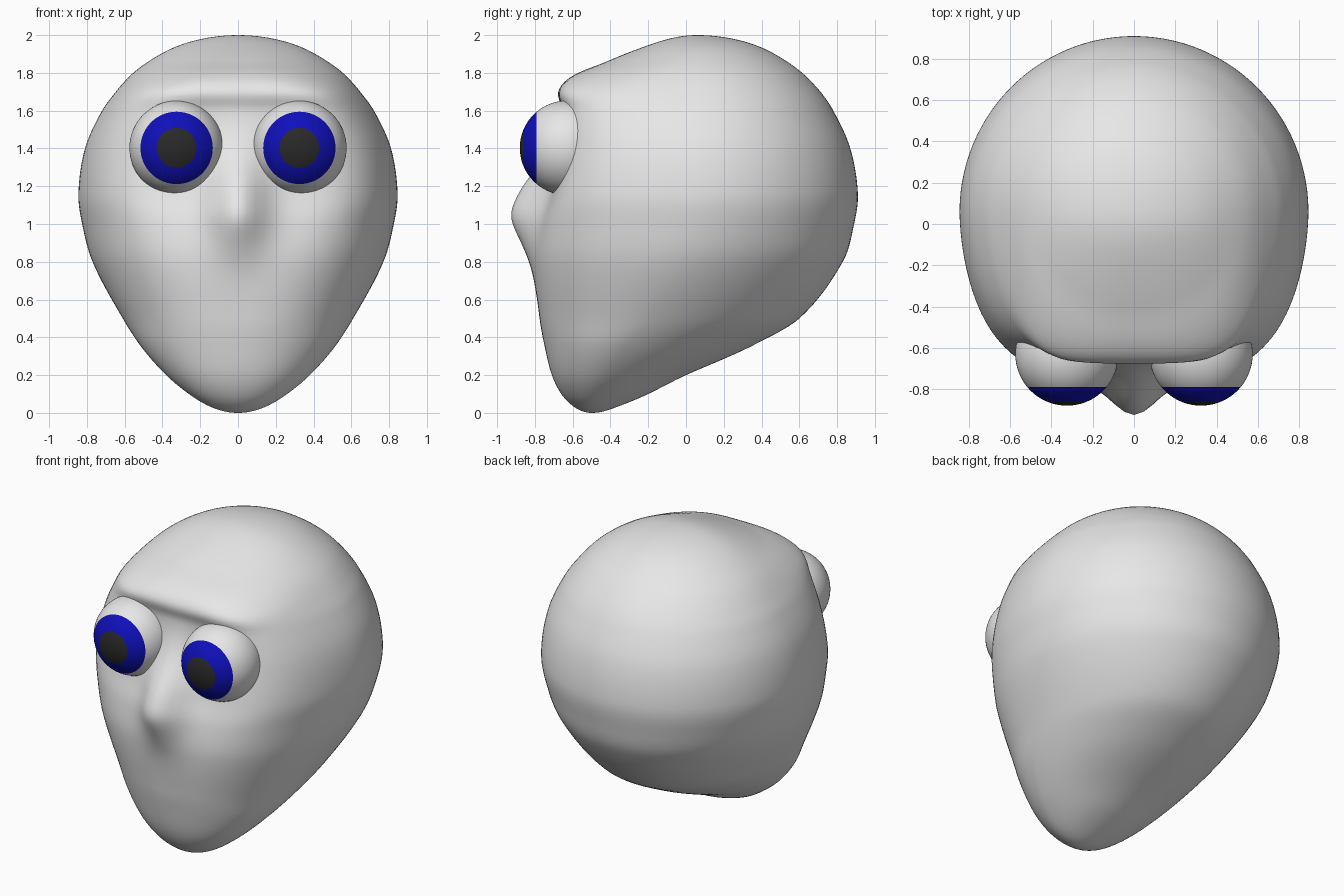
import bpy, bmesh, math

if "Cube" in bpy.data.objects:
    bpy.data.objects.remove(bpy.data.objects["Cube"])

def material(name, rgb):
    m = bpy.data.materials.new(name)
    m.diffuse_color = (*rgb, 1)
    m.use_nodes = True
    m.node_tree.nodes["Principled BSDF"].inputs["Base Color"].default_value = m.diffuse_color
    return m

skin = material("light grey", (0.8, 0.8, 0.8))
blue = material("deep blue", (0.005, 0.005, 0.5))
black = material("soft black", (0.022, 0.022, 0.022))

# Head sections: height, half width, front y, back y, y of widest point, front squareness
SECTIONS = [
    (0.00, 0.000, -0.500, -0.50, -0.50, 2.0),
    (0.03, 0.140, -0.590, -0.37, -0.49, 2.0),
    (0.10, 0.260, -0.660, -0.20, -0.47, 2.1),
    (0.20, 0.380, -0.710, 0.00, -0.42, 2.2),
    (0.36, 0.520, -0.750, 0.36, -0.32, 2.3),
    (0.50, 0.610, -0.775, 0.60, -0.20, 2.5),
    (0.80, 0.770, -0.800, 0.83, -0.03, 3.0),
    (1.00, 0.825, -0.765, 0.89, 0.04, 3.7),
    (1.16, 0.845, -0.710, 0.91, 0.06, 4.6),
    (1.40, 0.810, -0.660, 0.87, 0.06, 5.0),
    (1.60, 0.720, -0.650, 0.78, 0.06, 5.0),
    (1.69, 0.655, -0.675, 0.72, 0.06, 4.6),
    (1.75, 0.605, -0.645, 0.667, 0.06, 3.6),
    (1.80, 0.555, -0.570, 0.615, 0.06, 2.9),
    (1.86, 0.475, -0.420, 0.535, 0.06, 2.4),
    (1.95, 0.300, -0.190, 0.36, 0.06, 2.0),
    (2.00, 0.000, 0.060, 0.06, 0.06, 2.0),
]
ANGLES = [math.acos(1 - s[0]) for s in SECTIONS]

def section(a):
    """Smooth interpolation of the sections over the pole-to-pole angle."""
    n = len(ANGLES)
    i = max(k for k in range(n - 1) if ANGLES[k] <= a + 1e-9)
    h = ANGLES[i + 1] - ANGLES[i]
    t = (a - ANGLES[i]) / h

    def slope(k, c):
        lo, hi = max(k - 1, 0), min(k + 1, n - 1)
        return (SECTIONS[hi][c] - SECTIONS[lo][c]) / (ANGLES[hi] - ANGLES[lo])

    return [(2*t**3 - 3*t*t + 1) * SECTIONS[i][c] + (3*t*t - 2*t**3) * SECTIONS[i + 1][c]
            + h * ((t**3 - 2*t*t + t) * slope(i, c) + (t**3 - t*t) * slope(i + 1, c))
            for c in range(1, 6)]

def head_point(a, b):
    z = 1 - math.cos(a)
    w, front, back, mid, p = section(a)
    s, side = math.cos(b), math.sin(b)
    x = w * s
    if side >= 0:                      # round back of the skull
        return x, mid + (back - mid) * side, z
    q = 2 - 0.1 * (p - 2)              # flatter face
    y = mid + (front - mid) * max(0, 1 - abs(s) ** p) ** (1 / q)
    # nose bump
    sz = 0.20 if z > 1.1 else 0.16
    y -= 0.185 * math.exp(-0.5 * ((x / 0.11) ** 2 + ((z - 1.1) / sz) ** 2))
    return x, y, z

def finish(bm, name, mats):
    bmesh.ops.recalc_face_normals(bm, faces=bm.faces)
    me = bpy.data.meshes.new(name)
    bm.to_mesh(me)
    bm.free()
    for m in mats:
        me.materials.append(m)
    me.polygons.foreach_set("use_smooth", [True] * len(me.polygons))
    ob = bpy.data.objects.new(name, me)
    bpy.context.collection.objects.link(ob)
    return ob

# Head, with chin, brow and nose in one skin
ROWS, SEGS = 110, 112
bm = bmesh.new()
chin = bm.verts.new((0, -0.5, 0))
crown = bm.verts.new((0, 0.06, 2))
rings = [[bm.verts.new(head_point(math.pi * r / ROWS, 2 * math.pi * k / SEGS))
          for k in range(SEGS)] for r in range(1, ROWS)]
for k in range(SEGS):
    j = (k + 1) % SEGS
    bm.faces.new((chin, rings[0][j], rings[0][k]))
    bm.faces.new((crown, rings[-1][k], rings[-1][j]))
    for lo, hi in zip(rings, rings[1:]):
        bm.faces.new((lo[k], lo[j], hi[j], hi[k]))
finish(bm, "head", [skin])

# Eyes: balls with their pole facing forward, iris and pupil as polar caps
for side, label in ((-1, "left"), (1, "right")):
    bm = bmesh.new()
    bmesh.ops.create_uvsphere(bm, u_segments=64, v_segments=36, radius=0.25)
    for f in bm.faces:
        polar = math.degrees(math.acos(f.calc_center_median().normalized().z))
        f.material_index = 2 if polar < 25 else 1 if polar < 50 else 0
    for v in bm.verts:
        x, y, z = v.co
        v.co = (x + side * 0.325, -z - 0.63, y + 1.403)
    finish(bm, label + "_eye", [skin, blue, black])
